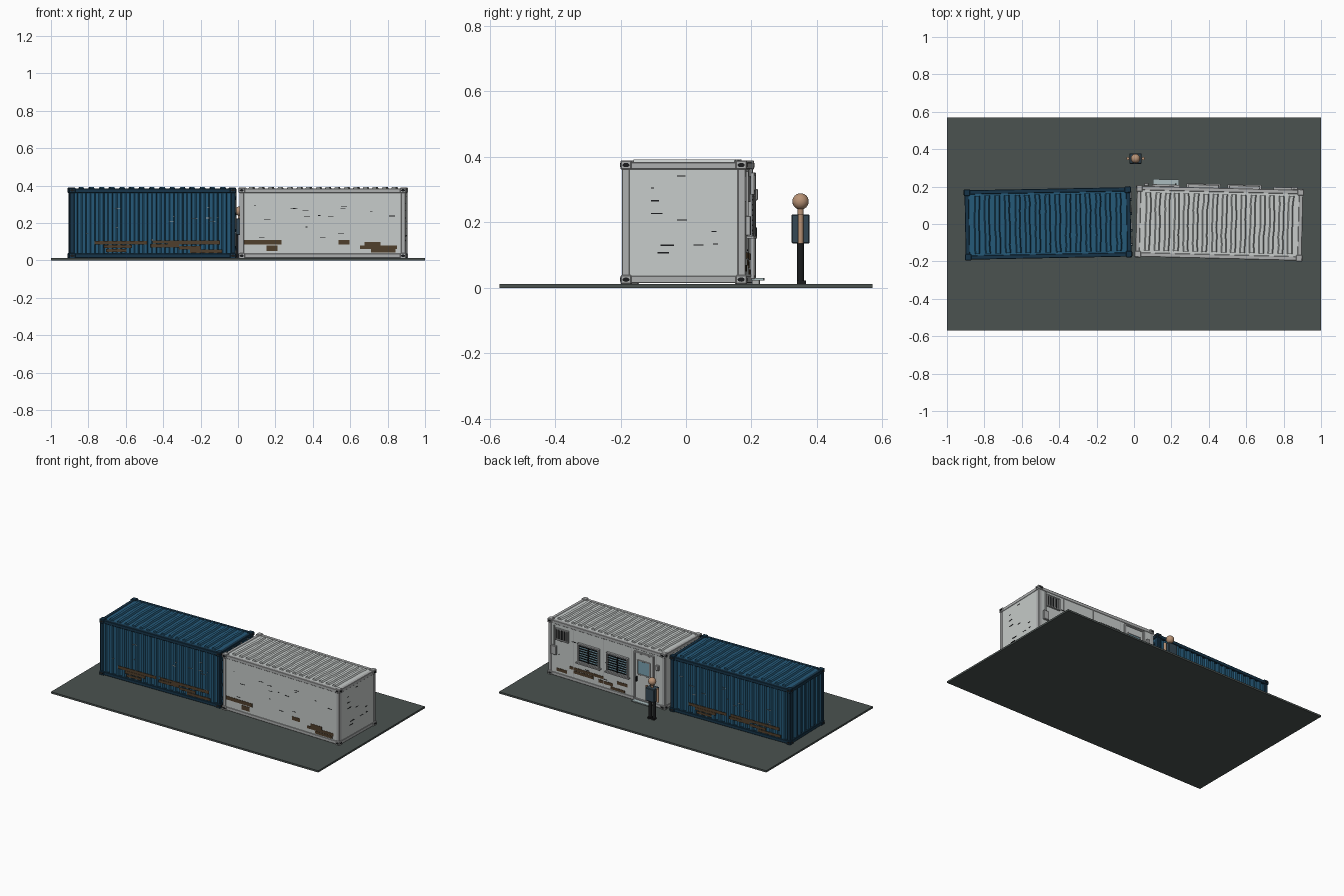
import bpy, bmesh, math, random
from mathutils import Matrix, Vector

if "Cube" in bpy.data.objects:
    bpy.data.objects.remove(bpy.data.objects["Cube"])
random.seed(4)


def mat(name, r, g, b):
    m = bpy.data.materials.new(name)
    m.diffuse_color = (r, g, b, 1)
    m.use_nodes = True
    m.node_tree.nodes["Principled BSDF"].inputs["Base Color"].default_value = m.diffuse_color
    return m


BLUE, NAVY = mat("blue", .018, .10, .19), mat("navy", .008, .034, .065)
WHITE, GREY = mat("white", .57, .60, .59), mat("pale_grey", .42, .43, .43)
DARK, RUST = mat("dark", .01, .011, .012), mat("rust", .08, .05, .025)
GLASS, SLATE = mat("glass", .20, .37, .45), mat("slate", .07, .085, .08)
SKIN, SHIRT = mat("skin", .48, .29, .18), mat("shirt", .035, .065, .09)
STEP = mat("step", .40, .50, .51)
I = Matrix.Identity(4)


def finish(name, bm, m, M=I):
    me = bpy.data.meshes.new(name)
    bm.to_mesh(me)
    bm.free()
    ob = bpy.data.objects.new(name, me)
    bpy.context.collection.objects.link(ob)
    me.materials.append(m)
    ob.matrix_world = M
    return ob


# each item: (centre x, y, z, size x, y, z)
def boxes(name, items, m, M=I, bevel=0):
    bm = bmesh.new()
    for x, y, z, a, b, c in items:
        bmesh.ops.create_cube(bm, size=1, matrix=Matrix.Translation((x, y, z)) @ Matrix.Diagonal((a, b, c, 1)))
    ob = finish(name, bm, m, M)
    if bevel:
        mod = ob.modifiers.new("bevel", 'BEVEL')
        mod.width, mod.segments = bevel, 1
    return ob


# each item: (centre, axis, radius, length, vertical stretch)
def rods(name, items, m, M=I, sides=12):
    bm = bmesh.new()
    for c, ax, r, h, s in items:
        q = Vector(ax).to_track_quat('Z', 'Y').to_matrix().to_4x4()
        T = Matrix.Translation(c) @ Matrix.Diagonal((1 if ax[0] else s, 1 if ax[1] else s, 1, 1))
        bmesh.ops.create_cone(bm, cap_ends=True, segments=sides, radius1=r, radius2=r, depth=h, matrix=T @ q)
    ob = finish(name, bm, m, M)
    for p in ob.data.polygons:
        p.use_smooth = len(p.vertices) == 4
    return ob


# trapezoid sheet running along local x, ribs facing -y
def corrugated(name, length, n, z0, z1, depth, m, M):
    pts, p = [], length / n
    for i in range(n):
        x = -length / 2 + i * p
        pts += [(x, 0), (x + p * .36, 0), (x + p * .5, depth), (x + p * .86, depth)]
    pts.append((length / 2, 0))
    bm = bmesh.new()
    rows = [[bm.verts.new((x, y, z)) for x, y in pts] for z in (z0, z1)]
    for i in range(len(pts) - 1):
        bm.faces.new((rows[0][i], rows[0][i + 1], rows[1][i + 1], rows[1][i]))
    return finish(name, bm, m, M)


Z0, Z1 = .012, .386


def container(tag, M, L, W, skin, frame, ribs):
    l, w = L / 2, W / 2
    S = [(a, b) for a in (-1, 1) for b in (-1, 1)]
    zm, h = (Z0 + Z1) / 2, Z1 - Z0
    # posts and rails
    fr = [(a * (l - .014), b * (w - .014), zm, .024, .024, h - .02) for a, b in S]
    for z in (Z0 + .013, Z1 - .013):
        fr += [(0, b * (w - .013), z, L - .04, .022, .022) for b in (-1, 1)]
        fr += [(a * (l - .013), 0, z, .022, W - .04, .022) for a in (-1, 1)]
    boxes(tag + "_frame", fr, frame, M, .002)
    # corner castings with oval holes
    boxes(tag + "_corner_castings", [(a * (l - .015), b * (w - .015), z, .034, .034, .028)
                                     for a, b in S for z in (Z0 + .013, Z1 - .011)], frame, M, .003)
    holes = []
    for a, b in S:
        for z in (Z0 + .013, Z1 - .011):
            holes.append(((a * (l + .002), b * (w - .015), z), (1, 0, 0), .011, .002, 1))
            holes.append(((a * (l - .015), b * (w + .002), z), (0, 1, 0), .011, .002, 1))
    ob = rods(tag + "_casting_holes", holes, DARK, M)
    for v in ob.data.vertices:      # flatten the holes into ovals
        zc = Z0 + .013 if v.co.z < .2 else Z1 - .011
        v.co.z = zc + (v.co.z - zc) * .6
    # floor and roof with slightly dented ribs
    boxes(tag + "_floor", [(0, 0, Z0 + .012, L - .03, W - .03, .012)], frame, M)
    boxes(tag + "_roof", [(0, 0, Z1 - .008, L - .03, W - .03, .008)], skin, M)
    bm = bmesh.new()
    pitch = (L - .08) / ribs
    for i in range(ribs):
        x, prev = -L / 2 + .04 + (i + .5) * pitch, None
        for j in range(8):
            d, y = random.uniform(-.003, .003), -.155 + .31 * j / 7
            ring = [bm.verts.new((x + d + u, y, z)) for u, z in
                    ((-.015, Z1 - .005), (-.009, Z1 + .006), (.009, Z1 + .006), (.015, Z1 - .005))]
            if prev:
                for k in range(3):
                    bm.faces.new((prev[k], prev[k + 1], ring[k + 1], ring[k]))
            if j in (0, 7):
                bm.faces.new(ring if j == 0 else ring[::-1])
            prev = ring
    finish(tag + "_roof_ribs", bm, skin, M)


def scratches(name, M, L, y, n, m):
    boxes(name, [(random.uniform(-.42, .42) * L, y, random.uniform(.09, .3),
                  random.uniform(.008, .035), .002, random.uniform(.002, .004)) for _ in range(n)], m, M)


# ranges: (x0, x1, z0, z1) on a wall
def patches(name, M, y, ranges, m=RUST, t=.003):
    return boxes(name, [((a + b) / 2, y, (c + d) / 2, b - a, t, d - c) for a, b, c, d in ranges], m, M)


boxes("ground_slab", [(0, 0, .006, 2, 1.14, .012)], SLATE)

# blue cargo container
LB, WB = .89, .375
MB = Matrix.Translation((-.46, .003, 0)) @ Matrix.Rotation(math.radians(1.1), 4, 'Z')
container("blue", MB, LB, WB, BLUE, NAVY, 15)
HALF = Matrix.Rotation(math.pi, 4, 'Z')
for side, R in (("front", I), ("back", HALF)):
    T = MB @ R
    corrugated("blue_%s_wall" % side, LB - .045, 18, .03, .37, .010, BLUE,
               T @ Matrix.Translation((0, -WB / 2 + .006, 0)))
    scratches("blue_%s_scratches" % side, T, LB, -WB / 2 + .005, 14, GREY)
    patches("blue_%s_rust" % side, T, -WB / 2 + .005,
            [(-.31, -.03, .085, .104), (-.26, -.11, .066, .084), (-.25, -.14, .045, .062), (-.01, .14, .07, .088),
             (0, .13, .09, .106), (.08, .36, .086, .106), (.14, .26, .06, .078), (.2, .37, .04, .058)])
corrugated("blue_end_wall", WB - .045, 7, .03, .37, .010, BLUE,
           MB @ Matrix.Translation((-LB / 2 + .006, 0, 0)) @ Matrix.Rotation(-math.pi / 2, 4, 'Z'))
# cargo doors with lock rods in the gap
xd = LB / 2 - .012
boxes("cargo_doors", [(xd, s * .08, .2, .01, .156, .33) for s in (-1, 1)], BLUE, MB, .002)
ys = (-.12, -.045, .045, .12)
rods("lock_rods", [((xd + .012, y, .2), (0, 0, 1), .004, .34, 1) for y in ys], GREY, MB)
boxes("lock_brackets", [(xd + .01, y, z, .014, .016, .012) for y in ys for z in (.06, .16, .24, .34)], NAVY, MB)
boxes("lock_handles", [(xd + .014, y + .02, .15, .005, .05, .008) for y in ys], GREY, MB)
boxes("door_hinges", [(xd + .007, s * .155, z, .01, .018, .014) for s in (-1, 1) for z in (.07, .16, .25, .33)], NAVY, MB)

# white site office
LW, WW = .893, .382
MW = Matrix.Translation((.456, .004, 0)) @ Matrix.Rotation(math.radians(-1.45), 4, 'Z')
container("white", MW, LW, WW, WHITE, GREY, 16)
boxes("office_walls", [(0, s * (WW / 2 - .009), .2, LW - .04, .01, .345) for s in (-1, 1)]
      + [(s * (LW / 2 - .009), 0, .2, .01, WW - .04, .345) for s in (-1, 1)], WHITE, MW)
yf, yb = -WW / 2 + .0035, WW / 2 - .003
scratches("office_front_scratches", MW, LW, yf, 16, DARK)
patches("office_front_rust", MW, yf, [(-.42, -.22, .086, .11), (-.3, -.24, .05, .08), (.085, .145, .086, .11),
                                      (.225, .31, .08, .1), (.2, .4, .062, .08), (.26, .39, .042, .06)])
ME = MW @ Matrix.Translation((LW / 2 - .003, 0, 0)) @ Matrix.Rotation(math.pi / 2, 4, 'Z')
patches("office_end_scratches", ME, 0,
        [(-.1, -.075, .264, .268), (-.1, -.065, .225, .229), (-.07, -.03, .128, .133), (-.02, .005, .34, .343),
         (.03, .06, .13, .132), (.085, .1, .17, .174), (-.08, -.045, .105, .109), (.09, .105, .132, .136),
         (-.02, .01, .205, .208), (-.1, -.09, .304, .307)], DARK, .002)
# back wall seams and rust
patches("office_seams", MW, yb, [(x - .0015, x + .0015, .04, .365) for x in (.25, .02, -.19, -.38)], GREY)
patches("office_back_rust", MW, yb, [(.02, .28, .09, .108), (.1, .25, .068, .087), (-.05, .06, .06, .08),
                                     (-.16, -.08, .085, .105), (.3, .38, .05, .07), (-.14, -.03, .04, .056)])
scratches("office_back_scratches", MW, LW, yb, 8, DARK)


def framed(name, cx, cz, w, h, t, m, depth=.016):
    boxes(name, [(cx + s * (w - t) / 2, yb + depth / 2, cz, t, depth, h) for s in (-1, 1)]
          + [(cx, yb + depth / 2, cz + s * (h - t) / 2, w, depth, t) for s in (-1, 1)], m, MW, .001)


# shuttered windows with sills
for i, cx in enumerate((.13, -.09)):
    n = "window_%d" % (i + 1)
    framed(n + "_frame", cx, .222, .165, .13, .010, GREY)
    boxes(n + "_glass", [(cx, yb + .003, .222, .15, .005, .115)], GLASS, MW)
    boxes(n + "_slats", [(cx, yb + .011, .175 + .0157 * k, .146, .005, .005) for k in range(7)]
          + [(cx, yb + .012, .222, .006, .006, .115)], DARK, MW)
    boxes(n + "_sill", [(cx, yb + .01, .154, .18, .022, .008)], GREY, MW)

# entrance door
dx = -.29
framed("door_frame", dx, .19, .15, .325, .010, GREY, .012)
boxes("door_leaf", [(dx, yb + .003, .19, .132, .006, .305)], WHITE, MW)
framed("door_window_frame", dx, .25, .1, .1, .007, GREY, .011)
boxes("door_window", [(dx, yb + .005, .25, .088, .006, .088)], GLASS, MW)
boxes("door_handle", [(dx + .052, yb + .012, .17, .008, .014, .03)], DARK, MW)
boxes("door_step", [(dx, yb + .021, .026, .14, .036, .007)], STEP, MW)
boxes("step_brackets", [(dx + s * .055, yb + .015, .018, .01, .022, .012) for s in (-1, 1)], GREY, MW)
boxes("wall_lamp", [(-.395, yb + .009, .285, .024, .018, .035)], GREY, MW, .003)

# ventilation grille and meter box
framed("vent_frame", .335, .302, .1, .08, .008, GREY, .013)
boxes("vent_back", [(.335, yb + .002, .302, .09, .004, .07)], DARK, MW)
boxes("vent_bars", [(.335 + k * .021, yb + .007, .302, .007, .008, .07) for k in (-1.5, -.5, .5, 1.5)], GREY, MW)
boxes("meter_box", [(.395, yb + .008, .19, .04, .016, .06)], GREY, MW, .002)
rods("cable_conduit", [((.395, yb + .005, .285), (0, 0, 1), .004, .14, 1)], GREY, MW)

# standing figure
F = Matrix.Translation((.008, .35, 0))
rods("figure_legs", [((s * .015, 0, .076), (0, 0, 1), .0105, .124, 1) for s in (-1, 1)], DARK, F)
boxes("figure_shoes", [(s * .015, .003, .017, .02, .028, .01) for s in (-1, 1)], DARK, F)
boxes("figure_torso", [(0, 0, .18, .066, .056, .088)], SHIRT, F, .003)
rods("figure_arms", [((s * .041, 0, .18), (0, 0, 1), .0085, .09, 1) for s in (-1, 1)], SKIN, F)
rods("figure_neck", [((0, 0, .232), (0, 0, 1), .009, .025, 1)], SKIN, F)
bm = bmesh.new()
bmesh.ops.create_uvsphere(bm, u_segments=20, v_segments=12, radius=.025, matrix=Matrix.Translation((0, 0, .264)))
head = finish("figure_head", bm, SKIN, F)
for p in head.data.polygons:
    p.use_smooth = True
